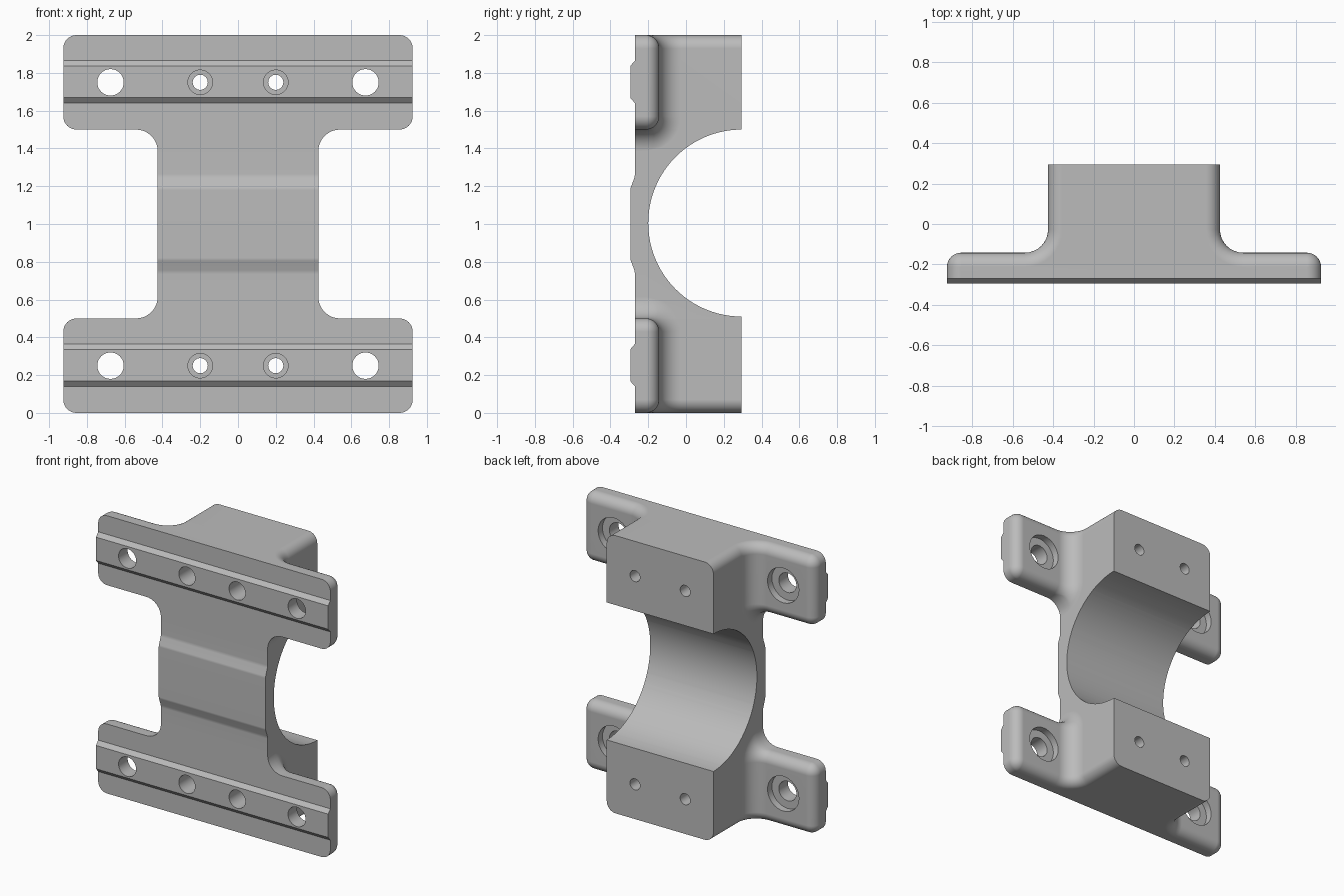
import bpy, bmesh, math

if "Cube" in bpy.data.objects:
    bpy.data.objects.remove(bpy.data.objects["Cube"])

# Main dimensions
NECK, END = 0.425, 0.925            # half widths of the block and the flanges
FRONT, BACK, TAB = -0.27, 0.295, -0.142   # front face, back face, flange back
RND, FIL, STEPS = 0.07, 0.115, 8    # edge rounding, concave fillet, arc steps
CORE = TAB - RND                    # depth of the rounding centres

metal = bpy.data.materials.new("grey_metal")
metal.use_nodes = True
colour = (0.5, 0.5, 0.5, 1)
metal.diffuse_color = colour
metal.node_tree.nodes["Principled BSDF"].inputs["Base Color"].default_value = colour


def make_object(name, bm):
    bmesh.ops.recalc_face_normals(bm, faces=bm.faces[:])
    mesh = bpy.data.meshes.new(name)
    bm.to_mesh(mesh)
    bm.free()
    mesh.materials.append(metal)
    obj = bpy.data.objects.new(name, mesh)
    bpy.context.collection.objects.link(obj)
    return obj


def skin(rings):
    """Join closed rings of points into a capped solid."""
    bm = bmesh.new()
    loops = [[bm.verts.new(p) for p in ring] for ring in rings]
    n = len(loops[0])
    for a, b in zip(loops, loops[1:]):
        for i in range(n):
            j = (i + 1) % n
            bm.faces.new((a[i], a[j], b[j], b[i]))
    bm.faces.new(loops[0])
    bm.faces.new(loops[-1])
    bmesh.ops.remove_doubles(bm, verts=bm.verts[:], dist=1e-5)
    return bm


def arc(start, stop):
    return [start + (stop - start) * i / STEPS for i in range(STEPS + 1)]


def flange_profile(z):
    """Half outline of a layer through the flange: rounded end, fillet, block."""
    above, below = max(0, z - (2 - RND)), max(0, 1.5 + RND - z)
    rad = math.sqrt(max(0, RND ** 2 - max(above, below) ** 2))
    inset = RND - rad if above else 0
    pts = [(END - RND + rad, FRONT)]
    pts += [(END - RND + rad * math.cos(b), CORE + rad * math.sin(b))
            for b in arc(0, math.pi / 2)]
    pts += fillet(0, below, inset)
    return pts + [(NECK - inset, BACK)]


def fillet(start, below, inset=0):
    pts = []
    for a in arc(start, math.pi / 2):
        reach = RND + FIL - (FIL + inset) * math.cos(a)
        y = CORE + math.copysign(math.sqrt(max(0, reach ** 2 - below ** 2)), reach)
        pts.append((NECK + FIL - (FIL + inset) * math.sin(a), y))
    return pts


def under_profile(gap):
    """Half outline of a layer through the fillet just below the flange."""
    start = math.acos(max(0, 1 - gap / FIL))
    pts = fillet(start, RND + gap)
    x = pts[0][0]
    return [(x, FRONT)] + [(x, CORE)] * (STEPS + 1) + pts + [(NECK, BACK)]


def neck_profile(front):
    return [(NECK, front)] + [(NECK, CORE)] * (2 * STEPS + 2) + [(NECK, BACK)]


# Body: layers from the middle up, then mirrored downwards
layers = [(z, neck_profile(y)) for z, y in
          ((1.18, -0.295), (1.195, -0.292), (1.245, -0.273), (1.265, FRONT))]
layers += [(1.5 - FIL * (1 - math.cos(a)), under_profile(FIL * (1 - math.cos(a))))
           for a in arc(math.pi / 2, 0)]
layers += [(z, flange_profile(z)) for z in
           [1.5 + RND * (1 - math.cos(a)) for a in arc(0, math.pi / 2)]
           + [2 - RND * (1 - math.sin(a)) for a in arc(0, math.pi / 2)]]
layers = [(2 - z, p) for z, p in reversed(layers)] + layers
rings = [[(x, y, z) for x, y in p] + [(-x, y, z) for x, y in reversed(p)]
         for z, p in layers]
body = make_object("clamp_bracket", skin(rings))


def apply_boolean(tool, operation):
    mod = body.modifiers.new("cut", "BOOLEAN")
    mod.object, mod.operation, mod.solver = tool, operation, "EXACT"
    tool.hide_render = True
    bpy.context.view_layer.objects.active = body
    bpy.ops.object.modifier_apply(modifier=mod.name)
    bpy.data.objects.remove(tool)


def drill(x, z, radius, y0, y1):
    circle = [(x + radius * math.cos(k * math.tau / 32),
               z + radius * math.sin(k * math.tau / 32)) for k in range(32)]
    hole = make_object("hole_cutter", skin([[(u, y, w) for u, w in circle]
                                            for y in (y0, y1)]))
    apply_boolean(hole, "DIFFERENCE")


# Raised rails across the front of both flanges
for zc in (0.2525, 1.7525):
    section = ((-0.25, 0.113), (FRONT, 0.113), (-0.295, 0.084),
               (-0.295, -0.084), (FRONT, -0.113), (-0.25, -0.113))
    rail = make_object("rail", skin([[(x, y, zc + h) for y, h in section]
                                     for x in (-END, END)]))
    apply_boolean(rail, "UNION")

# Half-round saddle through the block
circle = [(BACK + 0.495 * math.cos(k * math.tau / 96),
           1.005 + 0.495 * math.sin(k * math.tau / 96)) for k in range(96)]
saddle = make_object("saddle_cutter", skin([[(x, y, z) for y, z in circle]
                                            for x in (-0.6, 0.6)]))
apply_boolean(saddle, "DIFFERENCE")

# Counterbored mounting holes and stepped clamp bolt holes
for z in (0.25, 1.75):
    for side in (-1, 1):
        drill(side * 0.675, z, 0.07, -0.5, 0.1)
        drill(side * 0.675, z, 0.125, TAB - 0.05, 0.1)
        drill(side * 0.2, z, 0.04, -0.5, 0.5)
        drill(side * 0.2, z, 0.065, -0.5, 0.0)

# Smooth rounded surfaces, crisp machined edges
bpy.ops.object.select_all(action="DESELECT")
body.select_set(True)
bpy.context.view_layer.objects.active = body
bpy.ops.object.shade_smooth_by_angle(angle=math.radians(30))
normals = body.modifiers.new("even_normals", "WEIGHTED_NORMAL")
normals.keep_sharp = True
